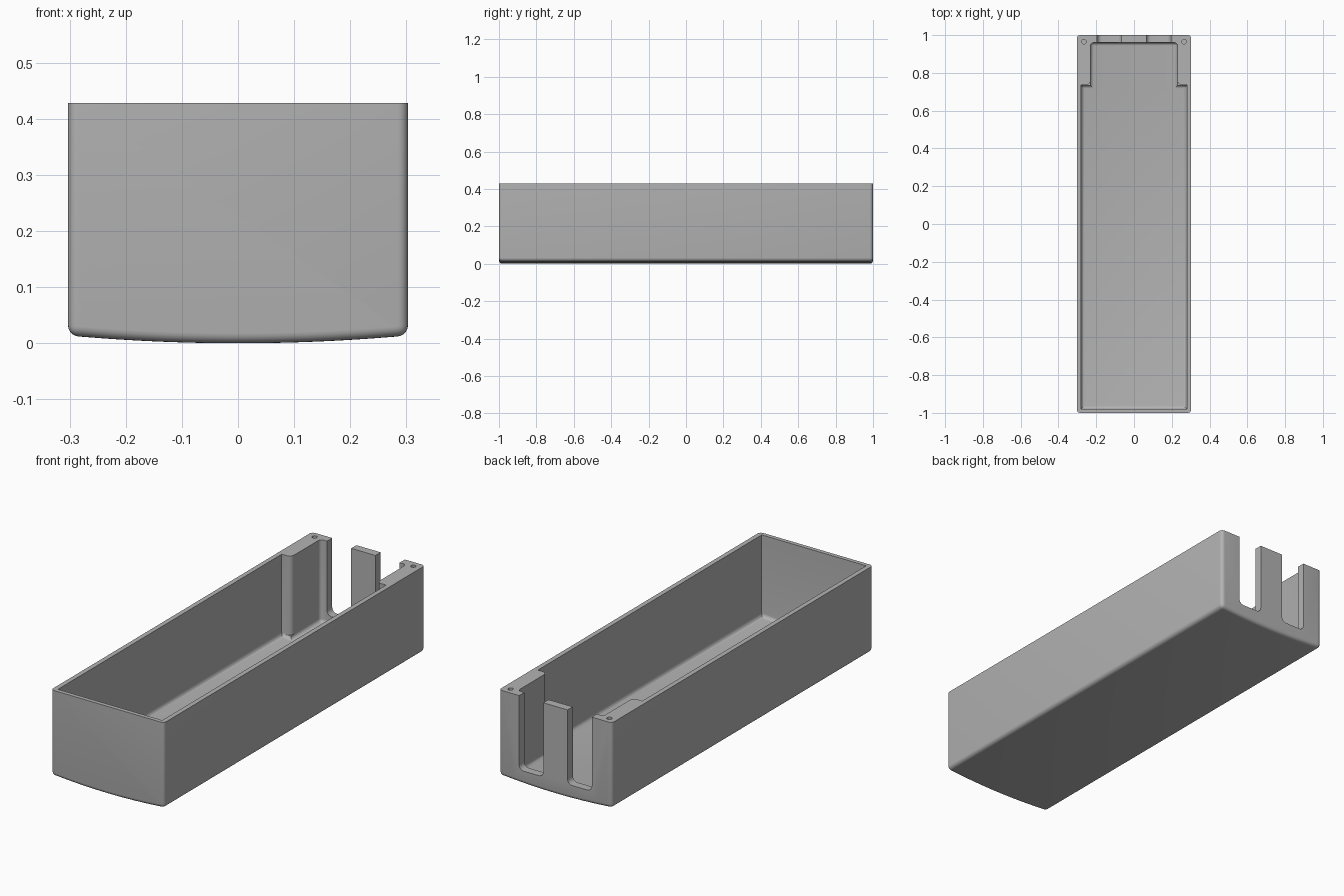
import bpy, bmesh, math

cube = bpy.data.objects.get("Cube")
if cube:
    bpy.data.objects.remove(cube, do_unlink=True)

TOP = 0.428
HIGH = 0.6      # cutters reach above the rim

grey = bpy.data.materials.new("plain_grey")
grey.use_nodes = True
colour = (0.45, 0.45, 0.45, 1)
grey.diffuse_color = colour
grey.node_tree.nodes["Principled BSDF"].inputs["Base Color"].default_value = colour


def to_object(name, bm):
    bmesh.ops.recalc_face_normals(bm, faces=bm.faces)
    mesh = bpy.data.meshes.new(name)
    bm.to_mesh(mesh)
    bm.free()
    mesh.materials.append(grey)
    obj = bpy.data.objects.new(name, mesh)
    bpy.context.collection.objects.link(obj)
    return obj


def prism(points, offset):
    """Extrude a closed 3D outline along an offset."""
    bm = bmesh.new()
    face = bm.faces.new([bm.verts.new(p) for p in points])
    out = bmesh.ops.extrude_face_region(bm, geom=[face])
    moved = [v for v in out["geom"] if isinstance(v, bmesh.types.BMVert)]
    bmesh.ops.translate(bm, verts=moved, vec=offset)
    bmesh.ops.recalc_face_normals(bm, faces=bm.faces)
    return bm


def curved_box(name, half, y0, y1, floor, top, radius, round_vertical):
    """Box with a bowed underside, rounded along its lower edges."""
    n = 24
    pts = []
    for i in range(n + 1):
        x = half * (2 * i / n - 1)
        pts.append((x, y0, floor + 0.0135 * (x / 0.3) ** 2))
    pts += [(half, y0, top), (-half, y0, top)]
    bm = prism(pts, (0, y1 - y0, 0))
    edges = []
    for e in bm.edges:
        a, b = e.verts
        low = max(a.co.z, b.co.z) < top - 0.1
        upright = abs(a.co.z - b.co.z) > 0.1
        along = abs(a.co.y - b.co.y) > 0.01
        outer = abs(a.co.x) > half - 1e-4
        if (low and (not along or outer)) or (upright and round_vertical):
            edges.append(e)
    bmesh.ops.bevel(bm, geom=edges, offset=radius, offset_type='OFFSET',
                    segments=5, profile=0.5, affect='EDGES', clamp_overlap=False)
    return to_object(name, bm)


def arc(cx, cz, r, start, end, steps=6):
    for i in range(steps + 1):
        a = math.radians(start + (end - start) * i / steps)
        yield cx + r * math.cos(a), cz + r * math.sin(a)


# Outer shell
case = curved_box("open_case", 0.303, -1, 1, 0, TOP, 0.018, True)

# Main compartment and narrower rear compartment
cutters = [
    curved_box("main_cavity", 0.28, -0.98, 0.735, 0.022, HIGH, 0.018, False),
    curved_box("rear_cavity", 0.23, 0.6, 0.96, 0.0225, HIGH, 0.016, True),
]

for side in (-1, 1):
    # Rounded shoulder between the compartments
    r = 0.025
    plan = [(0.22, 0.72), (0.23 + r, 0.72)]
    plan += list(arc(0.23 + r, 0.735 + r, r, 270, 180))
    plan += [(0.22, 0.735 + r)]
    cutters.append(to_object("shoulder_cutter", prism(
        [(side * x, y, 0.045) for x, y in plan], (0, 0, HIGH))))

    # Open slot through the back wall, with rounded lower corners
    r = 0.025
    slot = [(0.065, HIGH)]
    slot += list(arc(0.065 + r, 0.068 + r, r, 180, 270))
    slot += list(arc(0.195 - r, 0.068 + r, r, 270, 360))
    slot += [(0.195, HIGH)]
    cutters.append(to_object("slot_cutter", prism(
        [(side * x, 0.93, z) for x, z in slot], (0, 0.2, 0))))

    # Screw hole in the rear corner
    ring = list(arc(0.265, 0.965, 0.012, 0, 345, 23))
    cutters.append(to_object("hole_cutter", prism(
        [(side * x, y, 0.3) for x, y in ring], (0, 0, HIGH))))

# Cut everything away, then keep only the finished case
bpy.context.view_layer.objects.active = case
for cutter in cutters:
    cutter.hide_render = True
    mod = case.modifiers.new("cut", 'BOOLEAN')
    mod.operation = 'DIFFERENCE'
    mod.solver = 'EXACT'
    mod.object = cutter
    bpy.ops.object.modifier_apply(modifier=mod.name)
    bpy.data.objects.remove(cutter, do_unlink=True)

bpy.ops.object.select_all(action='DESELECT')
case.select_set(True)
bpy.ops.object.shade_smooth_by_angle(angle=math.radians(30))
